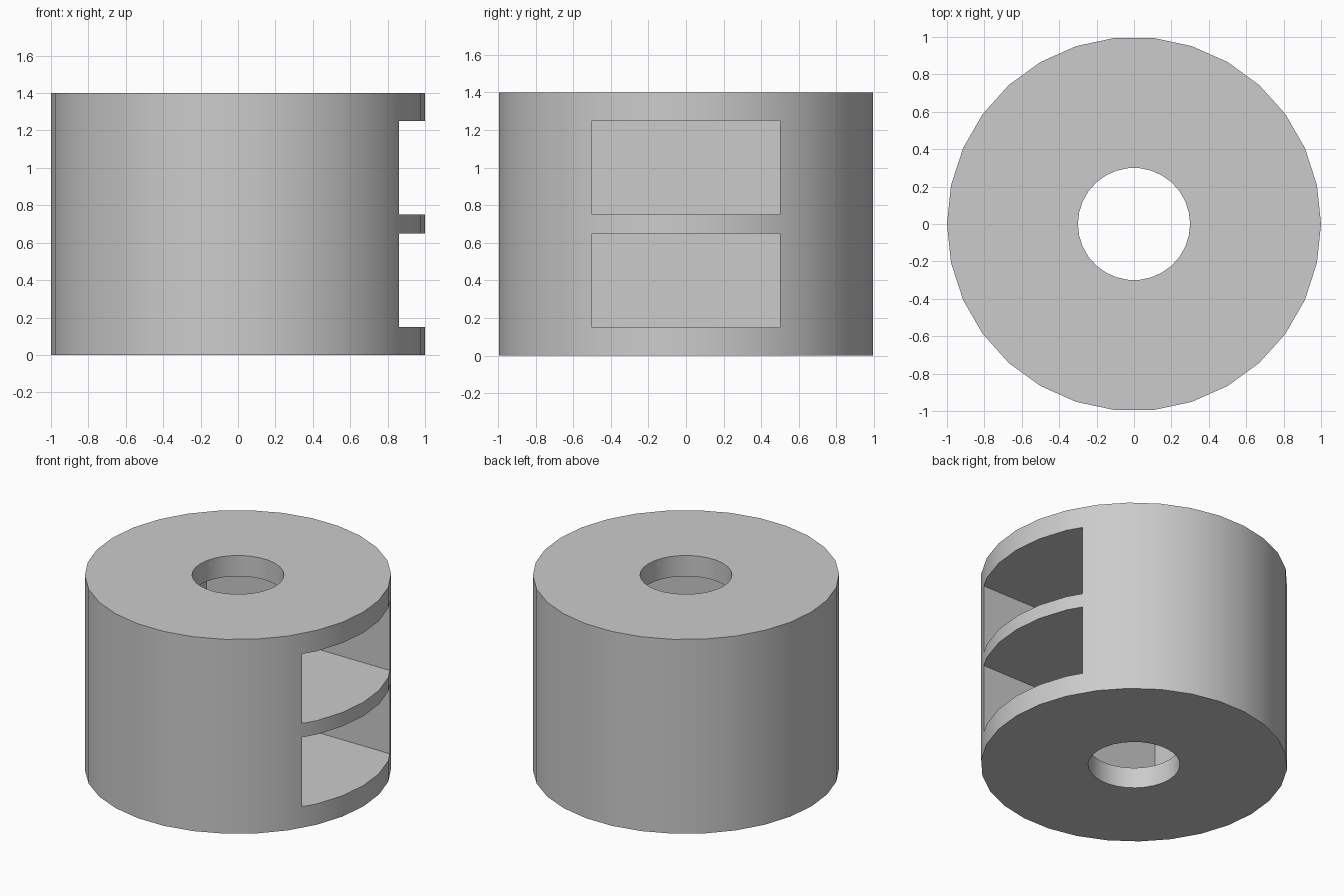
import bpy
import math

old = bpy.data.objects.get("Cube")
if old:
    bpy.data.objects.remove(old, do_unlink=True)

HEIGHT = 1.4
SIDES = 30

# Single grey material
grey = bpy.data.materials.new("plain grey")
grey.use_nodes = True
colour = (0.6, 0.6, 0.6, 1)
grey.diffuse_color = colour
grey.node_tree.nodes["Principled BSDF"].inputs["Base Color"].default_value = colour


def cylinder(name, radius, depth):
    bpy.ops.mesh.primitive_cylinder_add(
        vertices=SIDES, radius=radius, depth=depth,
        location=(0, 0, HEIGHT / 2), rotation=(0, 0, math.pi / 2))
    obj = bpy.context.object
    obj.name = name
    obj.data.materials.append(grey)
    return obj


def box(name, low, high):
    centre = [(a + b) / 2 for a, b in zip(low, high)]
    bpy.ops.mesh.primitive_cube_add(size=1, location=centre)
    obj = bpy.context.object
    obj.name = name
    obj.scale = [b - a for a, b in zip(low, high)]
    obj.data.materials.append(grey)
    return obj


# Round body, a bore down its axis, and two deep slots open on the +x side
body = cylinder("drum_body", 1, HEIGHT)
cutters = [cylinder("bore_cutter", 0.3, 2 * HEIGHT)]
for name, base in (("lower_slot_cutter", 0.15), ("upper_slot_cutter", 0.75)):
    cutters.append(box(name, (-0.6, -0.5, base), (1.2, 0.5, base + 0.5)))

# Cut and discard the cutters
bpy.ops.object.select_all(action='DESELECT')
body.select_set(True)
bpy.context.view_layer.objects.active = body
for cutter in cutters:
    cutter.hide_render = True
    mod = body.modifiers.new(cutter.name, 'BOOLEAN')
    mod.operation = 'DIFFERENCE'
    mod.solver = 'EXACT'
    mod.object = cutter
    bpy.ops.object.modifier_apply(modifier=mod.name)
    bpy.data.objects.remove(cutter, do_unlink=True)

# Smooth round walls with crisp rims
bpy.ops.object.shade_smooth_by_angle(angle=math.radians(30))
